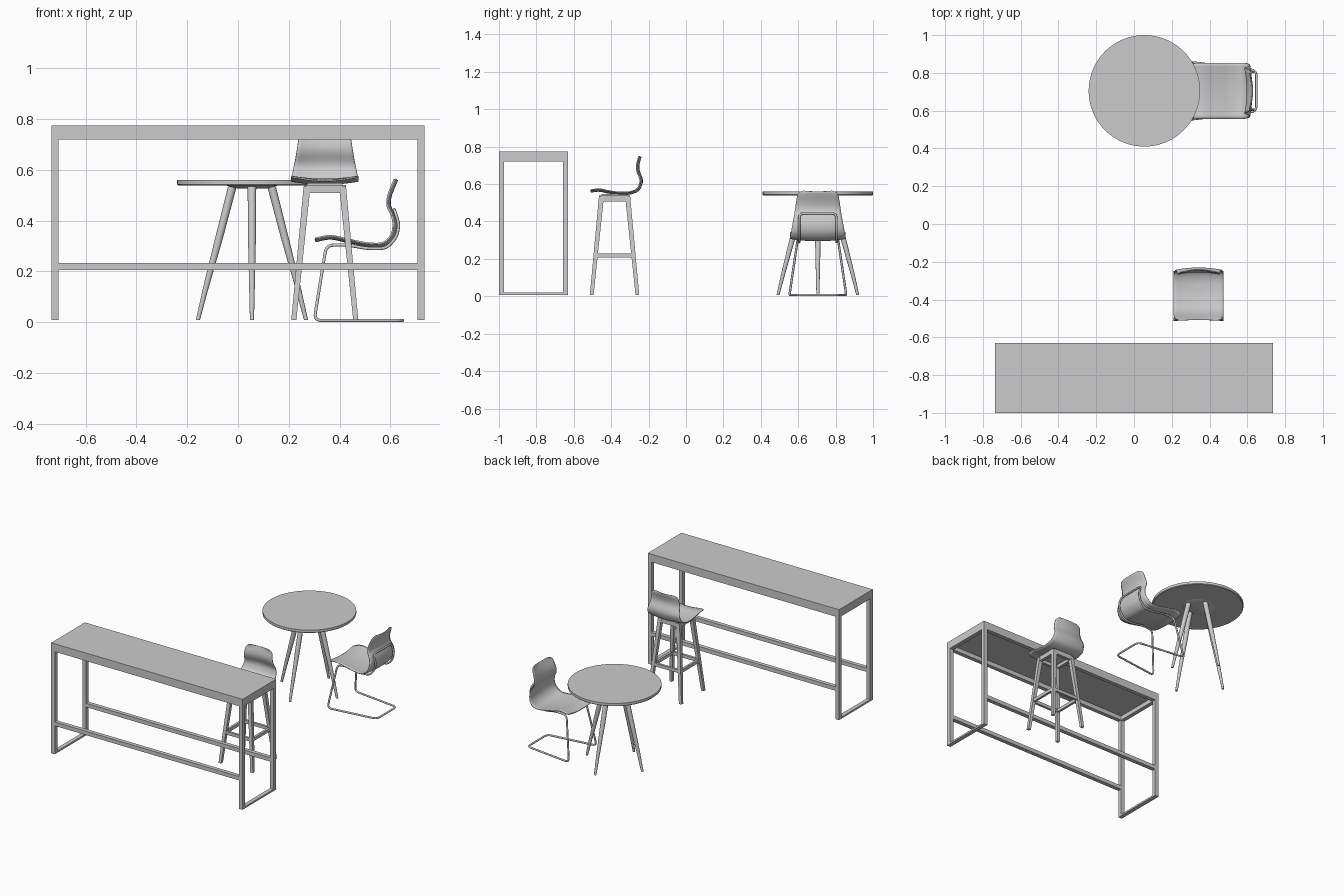
import bpy, bmesh, math
from mathutils import Vector

if "Cube" in bpy.data.objects:
    bpy.data.objects.remove(bpy.data.objects["Cube"])


def new_object(name, bm, smooth=False):
    bmesh.ops.recalc_face_normals(bm, faces=bm.faces)
    mesh = bpy.data.meshes.new(name)
    bm.to_mesh(mesh)
    bm.free()
    obj = bpy.data.objects.new(name, mesh)
    bpy.context.collection.objects.link(obj)
    if smooth:
        select(obj)
        bpy.ops.object.shade_smooth_by_angle(angle=math.radians(35))
    return obj


def select(obj):
    bpy.ops.object.select_all(action='DESELECT')
    obj.select_set(True)
    bpy.context.view_layer.objects.active = obj


def loft(name, rings, smooth=False):
    """Closed solid through a list of equal-length rings."""
    bm = bmesh.new()
    loops = [[bm.verts.new(p) for p in ring] for ring in rings]
    n = len(loops[0])
    for a, b in zip(loops, loops[1:]):
        for i in range(n):
            bm.faces.new((a[i], a[(i + 1) % n], b[(i + 1) % n], b[i]))
    bm.faces.new(loops[0])
    bm.faces.new(loops[-1])
    return new_object(name, bm, smooth)


def rect(x, y, z, hx, hy):
    return [(x - hx, y - hy, z), (x + hx, y - hy, z), (x + hx, y + hy, z), (x - hx, y + hy, z)]


def circle(x, y, z, r, n=24):
    return [(x + r * math.cos(2 * math.pi * i / n), y + r * math.sin(2 * math.pi * i / n), z) for i in range(n)]


def box(name, x0, x1, y0, y1, z0, z1):
    x, y, hx, hy = (x0 + x1) / 2, (y0 + y1) / 2, (x1 - x0) / 2, (y1 - y0) / 2
    return loft(name, [rect(x, y, z0, hx, hy), rect(x, y, z1, hx, hy)])


def spline(pts, steps):
    """Catmull-Rom samples through the points."""
    p = [Vector(q) for q in pts]
    p = [2 * p[0] - p[1]] + p + [2 * p[-1] - p[-2]]
    out = []
    for i in range(1, len(p) - 2):
        a, b, c, d = p[i - 1:i + 3]
        for k in range(steps):
            t = k / steps
            out.append(0.5 * (2 * b + (c - a) * t + (2 * a - 5 * b + 4 * c - d) * t * t
                              + (3 * b - a - 3 * c + d) * t ** 3))
    return out + [p[-2]]


def shell(name, profile, seat_half, top_half, bend_z, place, curl=0.012, r=0.03):
    """Bent one-piece seat and back, swept along a side profile."""
    line = spline(profile, 8)
    dist = [0]
    for a, b in zip(line, line[1:]):
        dist.append(dist[-1] + (b - a).length)
    # extra samples at both ends keep the rounded corners clean
    cols, bm, rows = 16, bmesh.new(), []
    top_z = line[-1].y
    for i, p in enumerate(line):
        tan = (line[min(i + 1, len(line) - 1)] - line[max(i - 1, 0)]).normalized()
        nor = Vector((-tan.y, tan.x))
        half = seat_half
        if dist[i] > dist[-1] / 2 and p.y > bend_z:
            half += (top_half - seat_half) * (p.y - bend_z) / (top_z - bend_z)
        d = min(dist[i], dist[-1] - dist[i])
        if d < r:
            half -= r - math.sqrt(r * r - (r - d) ** 2)
        row = []
        for j in range(cols + 1):
            v = 2 * j / cols - 1
            q = p + nor * curl * v * v
            row.append(bm.verts.new(place(q.x, half * v, q.y)))
        rows.append(row)
    for a, b in zip(rows, rows[1:]):
        for j in range(cols):
            bm.faces.new((a[j], a[j + 1], b[j + 1], b[j]))
    obj = new_object(name, bm, True)
    mod = obj.modifiers.new("thickness", 'SOLIDIFY')
    mod.thickness = 0.006
    mod.offset = 0
    return obj


def tube(name, pts, radius, fillet):
    """Closed round tube with filleted corners."""
    n, path = len(pts), []
    for i in range(n):
        a, b, c = (Vector(pts[k % n]) for k in (i - 1, i, i + 1))
        f = min(fillet, (a - b).length * 0.45, (c - b).length * 0.45)
        s, e = b + (a - b).normalized() * f, b + (c - b).normalized() * f
        for k in range(7):
            t = k / 6
            path.append((1 - t) ** 2 * s + 2 * t * (1 - t) * b + t * t * e)
    cu = bpy.data.curves.new(name, 'CURVE')
    cu.dimensions = '3D'
    cu.bevel_depth = radius
    cu.bevel_resolution = 3
    sp = cu.splines.new('POLY')
    sp.points.add(len(path) - 1)
    for pt, co in zip(sp.points, path):
        pt.co = (*co, 1)
    sp.use_cyclic_u = True
    obj = bpy.data.objects.new(name, cu)
    bpy.context.collection.objects.link(obj)
    select(obj)
    bpy.ops.object.convert(target='MESH')
    bpy.ops.object.shade_smooth_by_angle(angle=math.radians(50))


# High bar table: panel, rim rails, end frames, long stretchers
X, Y0, Y1, W = 0.735, -1.0, -0.63, 0.028
box("bar_top_panel", -X, X, Y0, Y1, 0.75, 0.775)
for side, y in (("front", Y0), ("back", Y1 - W)):
    box(f"bar_{side}_rail", -X, X, y, y + W, 0.72, 0.75)
    box(f"bar_{side}_stretcher", -X + W, X - W, y, y + W, 0.205, 0.232)
    for end, x in (("left", -X), ("right", X - W)):
        box(f"bar_{side}_{end}_leg", x, x + W, y, y + W, 0.008, 0.72)
for end, x in (("left", -X), ("right", X - W)):
    box(f"bar_{end}_rail", x, x + W, Y0 + W, Y1 - W, 0.72, 0.75)
    box(f"bar_{end}_floor_bar", x, x + W, Y0 + W, Y1 - W, 0.008, 0.02)

# Round table: disc top, hub, four splayed tapered legs
TX, TY = 0.055, 0.705
loft("round_table_top", [circle(TX, TY, z, r, 96) for z, r in ((0.539, 0.291), (0.543, 0.295), (0.56, 0.295))], True)
loft("round_table_hub", [circle(TX, TY, z, r, 48) for z, r in ((0.527, 0.06), (0.539, 0.105))], True)
for i in range(4):
    c, s = math.cos(i * math.pi / 2), math.sin(i * math.pi / 2)
    loft(f"round_table_leg_{i + 1}",
         [circle(TX + c * d, TY + s * d, z, r) for d, z, r in
          ((0.213, 0.008, 0.008), (0.183, 0.13, 0.011), (0.13, 0.33, 0.0155), (0.077, 0.535, 0.017))], True)

# Bar stool: four splayed square legs, apron, rungs, bent shell
SX, SY = 0.342, -0.382


def stool_offset(z):
    return 0.122 - 0.052 * (z - 0.008) / 0.527


for i, (sx, sy) in enumerate(((-1, -1), (1, -1), (1, 1), (-1, 1))):
    loft(f"stool_leg_{i + 1}", [rect(SX + sx * stool_offset(z), SY + sy * stool_offset(z), z, h, h)
                                for z, h in ((0.008, 0.010), (0.535, 0.0135))])
for part, z0, z1, h in (("rung", 0.208, 0.23, 0.008), ("apron", 0.508, 0.54, 0.010)):
    o = stool_offset(z0)
    for s, side in ((-1, "a"), (1, "b")):
        box(f"stool_{part}_x_{side}", SX - o, SX + o, SY + s * o - h, SY + s * o + h, z0, z1)
        box(f"stool_{part}_y_{side}", SX + s * o - h, SX + s * o + h, SY - o, SY + o, z0, z1)
box("stool_seat_plate", SX - 0.07, SX + 0.07, SY - 0.07, SY + 0.07, 0.53, 0.548)
shell("stool_seat_shell",
      [(-0.509, 0.557), (-0.465, 0.562), (-0.42, 0.553), (-0.36, 0.545), (-0.30, 0.547), (-0.255, 0.565),
       (-0.236, 0.60), (-0.235, 0.63), (-0.25, 0.67), (-0.252, 0.70), (-0.241, 0.746)],
      0.132, 0.098, 0.555, lambda u, v, z: (SX + v, u, z))

# Cantilever chair: bent shell on a closed bent tube
shell("chair_seat_shell",
      [(0.305, 0.318), (0.365, 0.328), (0.43, 0.315), (0.515, 0.299), (0.575, 0.302), (0.612, 0.335),
       (0.624, 0.382), (0.616, 0.425), (0.60, 0.46), (0.604, 0.50), (0.628, 0.56)],
      0.148, 0.106, 0.31, lambda u, v, z: (u, TY + v, z))
half = [(0.648, 0.108, 0.0065), (0.30, 0.152, 0.0065), (0.348, 0.108, 0.303), (0.43, 0.10, 0.304),
        (0.515, 0.10, 0.289), (0.585, 0.10, 0.290), (0.625, 0.10, 0.335), (0.635, 0.10, 0.385), (0.616, 0.10, 0.443)]
tube("chair_tube_frame",
     [(x, TY + y, z) for x, y, z in half] + [(x, TY - y, z) for x, y, z in reversed(half)], 0.0062, 0.03)
